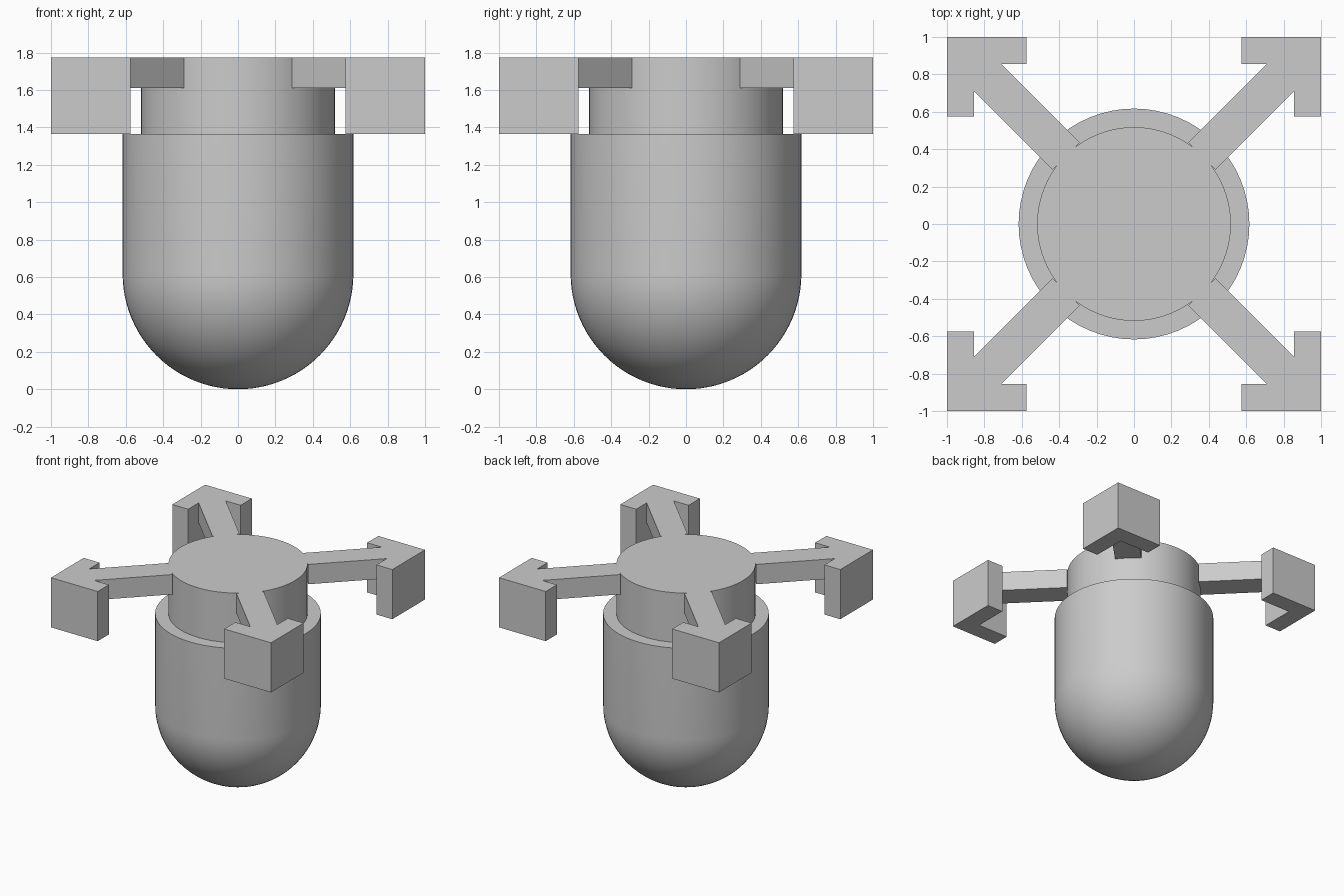
import bpy, bmesh
from math import sin, cos, pi, radians
from mathutils import Matrix

cube = bpy.data.objects.get("Cube")
if cube:
    bpy.data.objects.remove(cube, do_unlink=True)

R, NECK_R = 0.617, 0.518                    # body and neck radii
SHOULDER, ARM_Z, TOP = 1.365, 1.61, 1.773   # key heights
SEGMENTS = 64

grey = bpy.data.materials.new("plain grey")
grey.use_nodes = True
grey.diffuse_color = (0.6, 0.6, 0.6, 1)
grey.node_tree.nodes["Principled BSDF"].inputs["Base Color"].default_value = (0.6, 0.6, 0.6, 1)


def make_object(name, bm, smooth=False):
    bmesh.ops.remove_doubles(bm, verts=bm.verts, dist=1e-5)
    bmesh.ops.recalc_face_normals(bm, faces=bm.faces)
    mesh = bpy.data.meshes.new(name)
    bm.to_mesh(mesh)
    bm.free()
    mesh.materials.append(grey)
    obj = bpy.data.objects.new(name, mesh)
    bpy.context.collection.objects.link(obj)
    if smooth:
        bpy.ops.object.select_all(action='DESELECT')
        obj.select_set(True)
        bpy.context.view_layer.objects.active = obj
        bpy.ops.object.shade_smooth_by_angle(angle=radians(30))
    return obj


def lathe(name, profile):
    """Revolve (radius, height) points around the z axis."""
    bm = bmesh.new()
    verts = [bm.verts.new((r, 0, z)) for r, z in profile]
    edges = [bm.edges.new(pair) for pair in zip(verts, verts[1:])]
    bmesh.ops.spin(bm, geom=verts + edges, cent=(0, 0, 0), axis=(0, 0, 1),
                   angle=2 * pi, steps=SEGMENTS)
    return make_object(name, bm, smooth=True)


def prism(name, outline, z0, z1, turn):
    """Extrude a flat outline from z0 to z1, turned about the z axis."""
    bm = bmesh.new()
    face = bm.faces.new([bm.verts.new((x, y, z0)) for x, y in outline])
    new = bmesh.ops.extrude_face_region(bm, geom=[face])["geom"]
    top = [v for v in new if isinstance(v, bmesh.types.BMVert)]
    bmesh.ops.translate(bm, verts=top, vec=(0, 0, z1 - z0))
    bmesh.ops.transform(bm, matrix=Matrix.Rotation(turn, 4, 'Z'), verts=bm.verts)
    return make_object(name, bm)


# Round-bottomed body with a flat shoulder
steps = 24
bowl = [(R * sin(a), R - R * cos(a)) for a in (i * pi / 2 / steps for i in range(steps + 1))]
lathe("body", bowl + [(R, SHOULDER), (NECK_R, SHOULDER)])

# Neck with a flat lid
lathe("neck", [(NECK_R, SHOULDER), (NECK_R, TOP), (0, TOP)])

# Four diagonal arms, each ending in a deeper corner bracket
inner, end, side = 0.855, 0.575, 0.71
arm = [(0.29, 0.435), (0.435, 0.29), (inner, side), (inner, inner), (side, inner)]
bracket = [(end, 1), (end, inner), (inner, inner), (inner, end), (1, end), (1, 1)]
for i, place in enumerate(("back_left", "back_right", "front_right", "front_left")):
    prism(place + "_arm", arm, ARM_Z, TOP, i * pi / 2)
    prism(place + "_bracket", bracket, SHOULDER, TOP, i * pi / 2)
